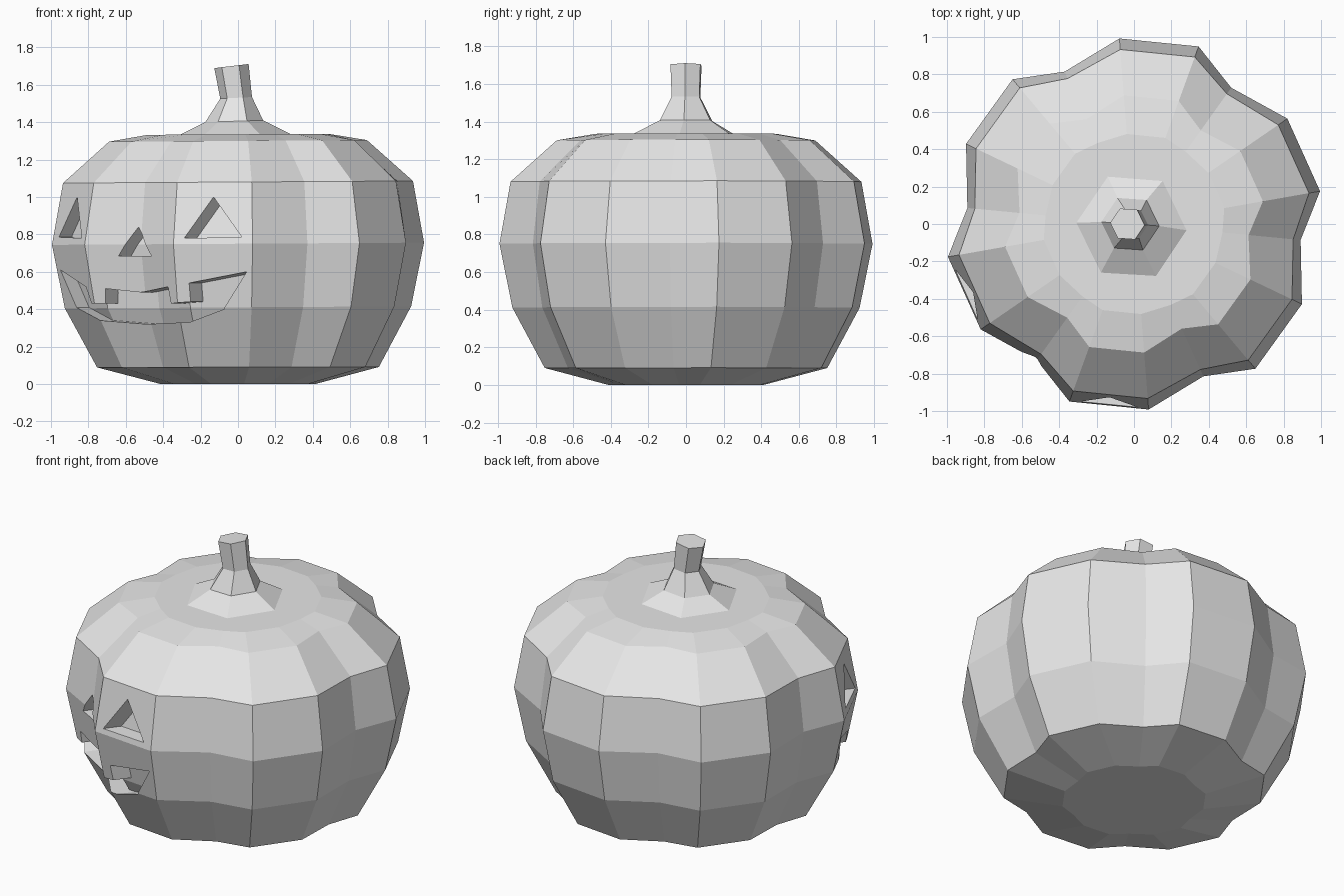
import bpy, bmesh, math
from mathutils import Vector

if "Cube" in bpy.data.objects:
    bpy.data.objects.remove(bpy.data.objects["Cube"])

grey = bpy.data.materials.new("light_grey")
grey.diffuse_color = (0.8, 0.8, 0.8, 1)
grey.use_nodes = True
grey.node_tree.nodes["Principled BSDF"].inputs["Base Color"].default_value = grey.diffuse_color


def finish(name, bm):
    bmesh.ops.recalc_face_normals(bm, faces=bm.faces)
    mesh = bpy.data.meshes.new(name)
    bm.to_mesh(mesh)
    bm.free()
    mesh.materials.append(grey)
    ob = bpy.data.objects.new(name, mesh)
    bpy.context.collection.objects.link(ob)
    return ob


def loft(name, rings):
    """Skin a list of point rings and cap both ends."""
    bm = bmesh.new()
    loops = [[bm.verts.new(p) for p in ring] for ring in rings]
    for a, b in zip(loops, loops[1:]):
        n = len(a)
        for i in range(n):
            bm.faces.new((a[i], a[(i + 1) % n], b[(i + 1) % n], b[i]))
    bm.faces.new(loops[0][::-1])
    bm.faces.new(loops[-1])
    return finish(name, bm)


def difference(target, cutter):
    mod = target.modifiers.new("cut", 'BOOLEAN')
    mod.operation = 'DIFFERENCE'
    mod.solver = 'EXACT'
    mod.object = cutter
    bpy.context.view_layer.objects.active = target
    bpy.ops.object.modifier_apply(modifier=mod.name)


# Body: six lobes, each with two ridge vertices and one valley vertex
def body_ring(h, ridge, valley):
    pts = []
    for k in range(6):
        for ang, r in ((10, ridge), (34.5, ridge * 0.985), (54.5, valley)):
            a = math.radians(60 * k + ang)
            x, y = r * math.cos(a), r * math.sin(a)
            pts.append((x, y, h + 0.006 * x * min(1, h * 3)))
    return pts


PROFILE = [(0, .42, .39), (.09, .765, .69), (.41, .94, .84), (.75, 1.01, .895),
           (1.08, .95, .855), (1.30, .70, .615), (1.335, .49, .475)]


def make_body(name):
    return loft(name, [body_ring(*p) for p in PROFILE])


body = make_body("pumpkin_body")

# Carved face: prisms along the face direction, stopped by a core set back
ANG = math.radians(-127.5)
out = Vector((math.cos(ANG), math.sin(ANG), 0))
side = Vector((-out.y, out.x, 0))
DEPTH = 0.11

eye = [(.35, .78), (.613, .785), (.46, 1.0)]
nose = [(-.11, .685), (.11, .685), (.01, .84)]
mouth = [(-.625, .61), (-.36, .52), (-.32, .43), (-.22, .43), (-.21, .51),
         (0, .49), (.22, .52), (.23, .43), (.345, .44), (.35, .54), (.62, .60),
         (.49, .40), (.31, .33), (0, .32), (-.28, .34), (-.50, .41)]
shapes = {"right_eye": eye, "left_eye": [(-u, z) for u, z in eye],
          "nose": nose, "mouth": mouth}

core = make_body("core_helper")
core.data.transform(core.matrix_world.Translation(-out * DEPTH))
for name, outline in shapes.items():
    cutter = loft(name + "_cutter",
                  [[side * u + out * d + Vector((0, 0, z)) for u, z in outline]
                   for d in (0.35, 1.3)])
    difference(cutter, core)
    difference(body, cutter)
    bpy.data.objects.remove(cutter)
bpy.data.objects.remove(core)


# Stem: six-sided, flared at the foot, top slightly slanted
def stem_ring(z, r, cx, cy, slant):
    pts = []
    for k in range(6):
        a = math.radians(60 * k - 4)
        dx = r * math.cos(a)
        pts.append((cx + dx, cy + r * math.sin(a), z + slant * dx))
    return pts


loft("stem", [stem_ring(*p) for p in [
    (1.325, .315, -.01, -.015, 0), (1.405, .155, -.02, 0, .03),
    (1.53, .085, -.01, 0, .05), (1.70, .092, -.035, 0, .12)]])
